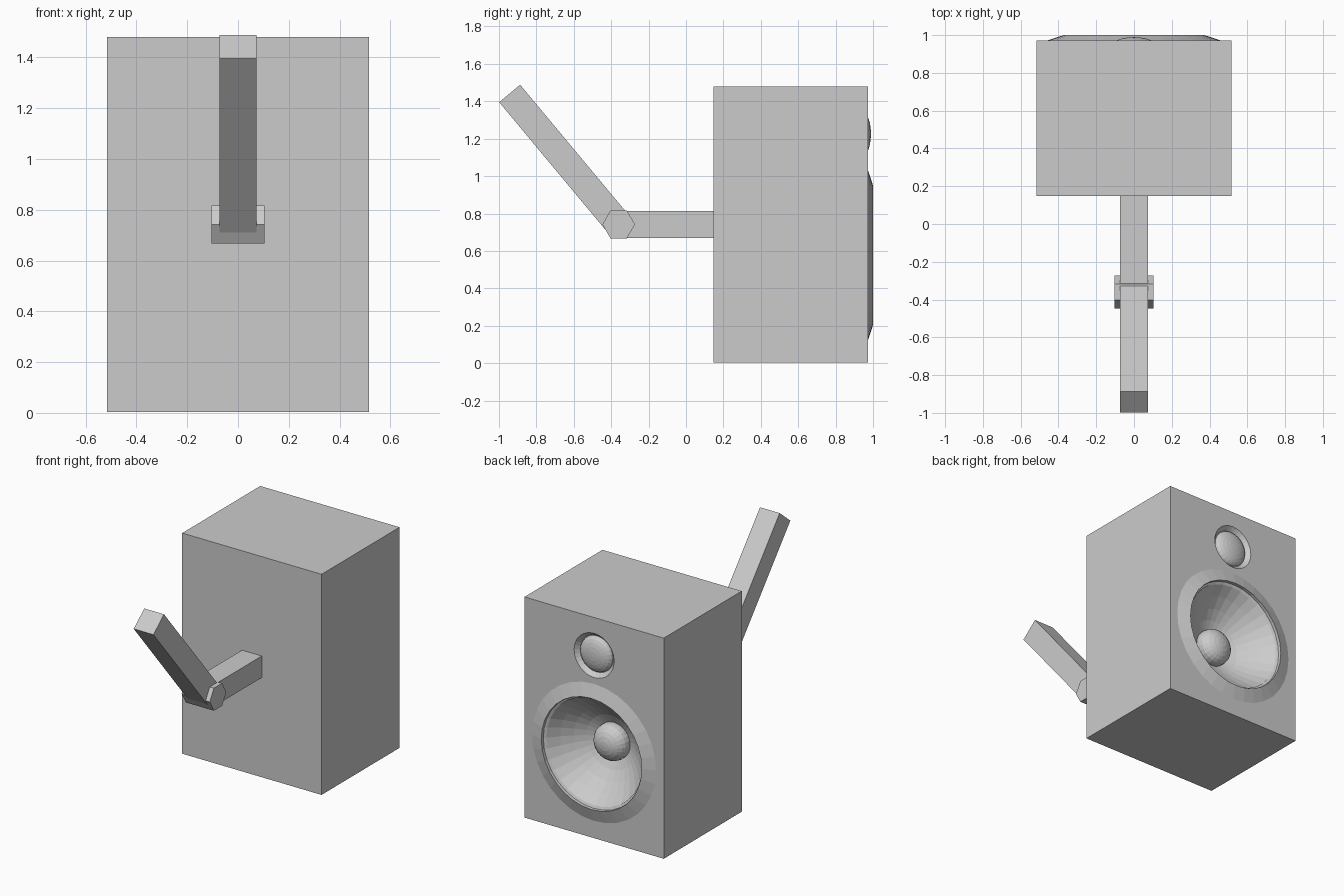
import bpy, bmesh
from math import sin, cos, pi, radians
from mathutils import Matrix, Vector

if "Cube" in bpy.data.objects:
    bpy.data.objects.remove(bpy.data.objects["Cube"])


def finish(name, bm):
    bmesh.ops.recalc_face_normals(bm, faces=bm.faces)
    me = bpy.data.meshes.new(name)
    bm.to_mesh(me)
    bm.free()
    ob = bpy.data.objects.new(name, me)
    bpy.context.collection.objects.link(ob)
    return ob


def box(name, center, size, rot_x=0.0):
    bm = bmesh.new()
    m = (Matrix.Translation(center) @ Matrix.Rotation(rot_x, 4, 'X')
         @ Matrix.Diagonal((*size, 1)))
    bmesh.ops.create_cube(bm, size=1, matrix=m)
    return finish(name, bm)


def lathe(name, profile, z, segs=32, closed=False):
    """Spin (radius, y) points round a y-directed axis at height z."""
    bm = bmesh.new()
    vs = [bm.verts.new((r, y, z)) for r, y in profile]
    pairs = list(zip(vs, vs[1:])) + ([(vs[-1], vs[0])] if closed else [])
    es = [bm.edges.new(p) for p in pairs]
    bmesh.ops.spin(bm, geom=vs + es, cent=(0, 0, z), axis=(0, 1, 0),
                   angle=2 * pi, steps=segs, use_merge=False)
    bmesh.ops.remove_doubles(bm, verts=bm.verts, dist=1e-4)
    return finish(name, bm)


def arc(r, y0, h, n):
    """Elliptical quarter profile from the rim (r, y0) to the pole (0, y0 + h)."""
    return [(r * cos(pi / 2 * i / n), y0 + h * sin(pi / 2 * i / n)) for i in range(n)] + [(0, y0 + h)]


FACE = 0.972
WOOFER_Z, TWEETER_Z = 0.577, 1.226

# Cabinet with the woofer bowl and tweeter recess carved out of its face
cabinet = box("cabinet", (0, (0.147 + FACE) / 2, 0.7415), (1.032, FACE - 0.147, 1.477))
R, RIM, DEPTH = 0.56, 0.362, 0.235
bowl = [(RIM * i / 6, FACE - DEPTH * (1 - (i / 6) ** 2)) for i in range(6, -1, -1)]
cutters = [
    lathe("bowl_cutter", [(0, 1.05), (RIM, 1.05)] + bowl, WOOFER_Z),
    lathe("tweeter_cutter", [(0, 1.05), (0.148, 1.05), (0.148, FACE), (0.122, 0.942), (0, 0.942)], TWEETER_Z),
]
for c in cutters:
    mod = cabinet.modifiers.new(c.name, 'BOOLEAN')
    mod.operation = 'DIFFERENCE'
    mod.solver = 'EXACT'
    mod.object = c
    c.hide_render = True
    c.hide_set(True)

# Bevelled woofer surround, dust cap and tweeter dome
lathe("woofer_surround", [(0.465, FACE - 0.002), (0.372, 1.0), (0.372, 0.978), (0.355, FACE - 0.002)],
      WOOFER_Z, closed=True)
lathe("dust_cap", [(0.122, 0.74)] + arc(0.122, 0.785, 0.085, 6), WOOFER_Z, 24)
lathe("tweeter_dome", arc(0.12, 0.941, 0.048, 6), TWEETER_Z, 24)

# Bracket: horizontal arm, hexagonal pivot, slanted arm
PIVOT = Vector((0, -0.36, 0.742))
box("horizontal_arm", (0, (PIVOT.y + 0.15) / 2, PIVOT.z), (0.146, 0.15 - PIVOT.y, 0.145))
bm = bmesh.new()
bmesh.ops.create_cone(bm, cap_ends=True, segments=6, radius1=0.087, radius2=0.087, depth=0.208,
                      matrix=Matrix.Translation(PIVOT) @ Matrix.Rotation(pi / 2, 4, 'Y'))
finish("pivot", bm)
end = Vector((0, -0.943, 1.442))
d = PIVOT - end
box("slanted_arm", (PIVOT + end) / 2, (0.146, 0.146, d.length), Vector((0, 0, 1)).angle(-d))
